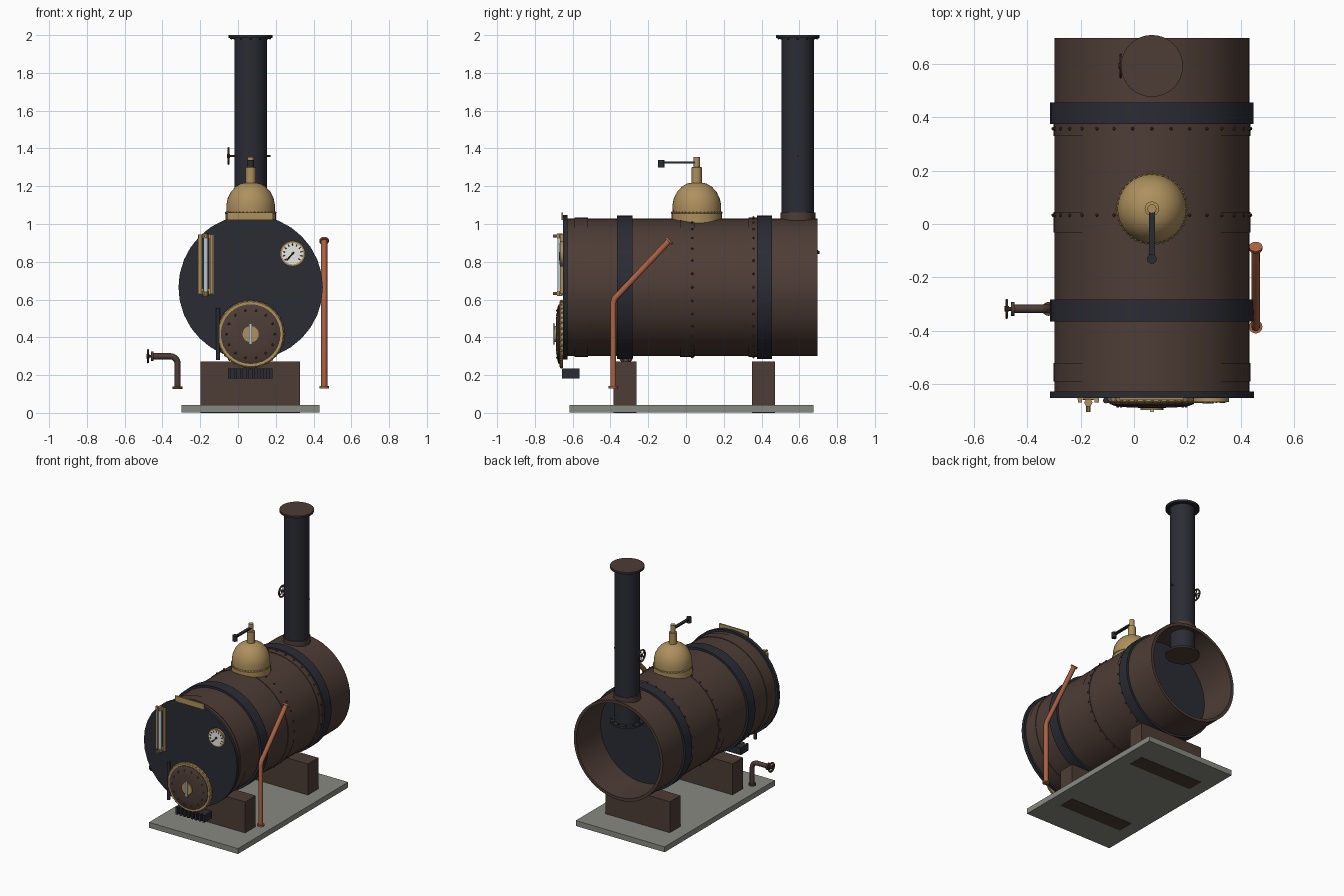
import bpy, bmesh, math
from mathutils import Vector, Matrix

if "Cube" in bpy.data.objects:
    bpy.data.objects.remove(bpy.data.objects["Cube"])

CX, CZ = 0.067, 0.665           # boiler axis
Y, Z, X = Vector((0, 1, 0)), Vector((0, 0, 1)), Vector((1, 0, 0))


def material(name, r, g, b):
    m = bpy.data.materials.new(name)
    m.diffuse_color = (r, g, b, 1)
    m.use_nodes = True
    m.node_tree.nodes["Principled BSDF"].inputs["Base Color"].default_value = m.diffuse_color
    return m


BROWN = material("brown iron", 0.075, 0.046, 0.036)
NAVY = material("blue black iron", 0.024, 0.025, 0.034)
BRASS = material("brass", 0.42, 0.28, 0.11)
COPPER = material("copper", 0.40, 0.12, 0.055)
STONE = material("grey stone", 0.25, 0.25, 0.22)
GLASS = material("pale glass", 0.50, 0.60, 0.68)
WHITE = material("dial white", 0.80, 0.80, 0.76)
BLACK = material("black", 0.008, 0.008, 0.008)


def finish(name, bm, mat):
    bmesh.ops.recalc_face_normals(bm, faces=bm.faces)
    me = bpy.data.meshes.new(name)
    bm.to_mesh(me)
    bm.free()
    me.materials.append(mat)
    for p in me.polygons:
        p.use_smooth = True
    me.set_sharp_from_angle(angle=math.radians(35))
    ob = bpy.data.objects.new(name, me)
    bpy.context.collection.objects.link(ob)
    return ob


def lathe(name, profile, origin, axis, mat, seg=32, closed=False):
    """Spin (radius, distance) points about an axis; radius 0 makes a tip."""
    bm = bmesh.new()
    rot = Z.rotation_difference(axis).to_matrix()
    rings = []
    for r, d in profile:
        n = 1 if r == 0 else seg
        rings.append([bm.verts.new(Vector(origin) + rot @ Vector(
            (r * math.cos(math.tau * i / seg), r * math.sin(math.tau * i / seg), d)))
            for i in range(n)])
    pairs = list(zip(rings, rings[1:]))
    if closed:
        pairs.append((rings[-1], rings[0]))
    for a, b in pairs:
        for i in range(seg):
            q = [a[i % len(a)], a[(i + 1) % len(a)], b[(i + 1) % len(b)], b[i % len(b)]]
            bm.faces.new(list(dict.fromkeys(q)))
    return finish(name, bm, mat)


def cyl(name, p, q, r, mat, seg=16):
    d = Vector(q) - Vector(p)
    return lathe(name, [(0, 0), (r, 0), (r, d.length), (0, d.length)], p, d.normalized(), mat, seg)


def tube(name, y0, y1, ro, ri, mat, seg=48):
    return lathe(name, [(ri, y0), (ro, y0), (ro, y1), (ri, y1)], (CX, 0, CZ), Y, mat, seg, True)


def box(name, lo, hi, mat):
    bm = bmesh.new()
    lo, hi = Vector(lo), Vector(hi)
    s = hi - lo
    bmesh.ops.create_cube(bm, size=1, matrix=Matrix.Translation((lo + hi) / 2) @ Matrix.Diagonal((*s, 1)))
    return finish(name, bm, mat)


def studs(name, points, r, mat):
    bm = bmesh.new()
    for p in points:
        bmesh.ops.create_icosphere(bm, subdivisions=1, radius=r, matrix=Matrix.Translation(p))
    return finish(name, bm, mat)


def pipe(name, points, r, mat):
    cu = bpy.data.curves.new(name, 'CURVE')
    cu.dimensions, cu.bevel_depth, cu.bevel_resolution, cu.use_fill_caps = '3D', r, 3, True
    sp = cu.splines.new('POLY')
    sp.points.add(len(points) - 1)
    for pt, co in zip(sp.points, points):
        pt.co = (*co, 1)
    cu.materials.append(mat)
    ob = bpy.data.objects.new(name, cu)
    bpy.context.collection.objects.link(ob)


def ring_points(c, r, n, u, v):
    return [Vector(c) + u * r * math.cos(math.tau * i / n) + v * r * math.sin(math.tau * i / n)
            for i in range(n)]


def handwheel(name, c, r):
    """Rim, hub and spokes turning about x."""
    rim = [(r + 0.006 * math.cos(a), 0.006 * math.sin(a)) for a in [math.tau * k / 6 for k in range(6)]]
    lathe(name + "_rim", rim, c, X, BROWN, 20, True)
    cyl(name + "_hub", Vector(c) - X * 0.008, Vector(c) + X * 0.008, 0.011, BROWN, 10)
    for i, p in enumerate(ring_points(c, r, 5, Y, Z)):
        cyl(f"{name}_spoke_{i}", c, p, 0.004, BROWN, 6)


# Base slab and saddles
box("base_slab", (-0.298, -0.616, 0.002), (0.431, 0.675, 0.042), STONE)
for nm, y0, y1 in (("front_saddle", -0.385, -0.262), ("rear_saddle", 0.35, 0.472)):
    box(nm, (-0.198, y0, 0), (0.328, y1, 0.272), BROWN)

# Boiler shell, open at the rear
tube("boiler_shell", -0.63, 0.697, 0.365, 0.343, BROWN)
for nm, y0, y1 in (("front_lap", -0.59, -0.52), ("middle_lap", -0.032, 0.045), ("rear_lap", 0.33, 0.375)):
    tube(nm, y0, y1, 0.369, 0.36, BROWN)
for nm, y0, y1 in (("front_band", -0.365, -0.283), ("rear_band", 0.375, 0.455)):
    tube(nm, y0, y1, 0.381, 0.36, NAVY)
cyl("tube_sheet", (CX, 0.39, CZ), (CX, 0.415, CZ), 0.345, NAVY, 48)
cyl("front_plate", (CX, -0.652, CZ), (CX, -0.627, CZ), 0.382, NAVY, 32)
for nm, y in (("middle_rivets", 0.033), ("rear_rivets", 0.357)):
    studs(nm, ring_points((CX, y, CZ), 0.37, 32, X, Z), 0.007, BROWN)

# Chimney with end flanges, running down into the smokebox
SY = 0.592
cyl("chimney", (CX, SY, 0.85), (CX, SY, 1.99), 0.086, NAVY, 32)
cyl("chimney_collar", (CX, SY, 1.0), (CX, SY, 1.06), 0.093, BROWN, 32)
for nm, z0, face in (("top_flange", 1.984, 1.997), ("bottom_flange", 0.843, 0.840)):
    cyl("chimney_" + nm, (CX, SY, z0), (CX, SY, z0 + 0.013), 0.116, NAVY, 32)
    cyl("chimney_" + nm + "_face", (CX, SY, face), (CX, SY, face + 0.003), 0.116, BROWN, 32)
    studs(nm + "_bolts", ring_points((CX, SY, z0 + (0 if z0 > 1 else 0.013)), 0.102, 12, X, Y), 0.008, NAVY)
cyl("damper_rod", (-0.05, SY, 1.36), (0.172, SY, 1.36), 0.006, BROWN, 8)
handwheel("damper_wheel", (-0.05, SY, 1.36), 0.041)

# Steam dome and safety valve
DY = 0.057
lathe("steam_dome", [(0, 0.98), (0.133, 0.98), (0.133, 1.055), (0.128, 1.062), (0.129, 1.10),
                     (0.122, 1.135), (0.105, 1.17), (0.08, 1.197), (0.05, 1.215), (0, 1.222)],
      (CX, DY, 0), Z, BRASS, 32)
studs("dome_beading", ring_points((CX, DY, 1.06), 0.131, 40, X, Y), 0.006, BRASS)
lathe("safety_valve", [(0, 1.2), (0.027, 1.2), (0.027, 1.30), (0.017, 1.302), (0.017, 1.356), (0, 1.356)],
      (CX, DY, 0), Z, BRASS, 16)
box("valve_lever", (CX - 0.011, -0.14, 1.321), (CX + 0.011, DY - 0.01, 1.331), NAVY)
cyl("lever_weight", (CX, -0.131, 1.30), (CX, -0.131, 1.34), 0.018, NAVY, 16)

# Fire door
DZ = 0.417
lathe("door_ring", [(0.15, 0), (0.178, 0), (0.178, 0.014), (0.172, 0.02), (0.15, 0.02)],
      (CX, -0.65, DZ), -Y, BRASS, 32, True)
studs("door_ring_beading", ring_points((CX, -0.66, DZ), 0.174, 36, X, Z), 0.009, BRASS)
lathe("fire_door", [(0, 0), (0.158, 0), (0.158, 0.024), (0.14, 0.031), (0.09, 0.037), (0, 0.04)],
      (CX, -0.65, DZ), -Y, BROWN, 32)
studs("door_rivets", ring_points((CX, -0.682, DZ), 0.128, 14, X, Z), 0.007, BROWN)
cyl("door_boss", (CX, -0.66, DZ), (CX, -0.696, DZ), 0.043, BRASS, 20)
box("door_handle", (CX - 0.008, -0.704, DZ - 0.056), (CX + 0.008, -0.694, DZ + 0.056), GLASS)
cyl("door_hinge", (-0.105, -0.661, 0.28), (-0.105, -0.661, 0.555), 0.011, NAVY, 12)

# Ash grate below the door
box("ash_box", (-0.053, -0.64, 0.182), (0.183, -0.565, 0.235), NAVY)
for i in range(8):
    x = -0.053 + i * 0.0315
    box(f"grate_bar_{i}", (x, -0.656, 0.182), (x + 0.0155, -0.638, 0.235), NAVY)

# Pressure gauge
GX, GZ = 0.289, 0.843
cyl("gauge_case", (GX, -0.65, GZ), (GX, -0.667, GZ), 0.067, BRASS, 32)
cyl("gauge_dial", (GX, -0.66, GZ), (GX, -0.669, GZ), 0.057, WHITE, 32)
for i in range(11):
    a = math.radians(-40 + i * 26)
    d = Vector((math.cos(a), 0, math.sin(a)))
    c = Vector((GX, -0.669, GZ))
    cyl(f"gauge_tick_{i}", c + d * 0.042, c + d * 0.053, 0.002, BLACK, 4)
cyl("gauge_needle", (GX + 0.008, -0.67, GZ + 0.008), (GX - 0.032, -0.67, GZ - 0.036), 0.003, BLACK, 4)
cyl("gauge_pivot", (GX, -0.668, GZ), (GX, -0.673, GZ), 0.007, BLACK, 10)

# Water gauge
WX = -0.171
box("water_gauge_back", (WX - 0.04, -0.658, 0.63), (WX + 0.04, -0.65, 0.945), BRASS)
for s in (-1, 1):
    box(f"water_gauge_rail_{s}", (WX + s * 0.031 - 0.008, -0.668, 0.63),
        (WX + s * 0.031 + 0.008, -0.656, 0.945), BRASS)
box("water_gauge_slot", (WX - 0.02, -0.66, 0.655), (WX + 0.02, -0.657, 0.925), NAVY)
cyl("water_gauge_glass", (WX, -0.669, 0.64), (WX, -0.669, 0.93), 0.012, GLASS, 12)
for nm, z in (("top", 0.937), ("bottom", 0.632)):
    cyl(f"water_gauge_{nm}_cock", (WX, -0.65, z), (WX, -0.705, z), 0.008, BRASS, 10)
    cyl(f"water_gauge_{nm}_nut", (WX, -0.669, z - 0.014), (WX, -0.669, z + 0.014), 0.016, BRASS, 6)

# Plain brass plate over the front
box("name_plate", (-0.055, -0.66, 1.02), (0.185, -0.65, 1.062), BRASS)

# Copper feed pipe on the right
PX = 0.456
pts = [Vector(p) for p in ((PX, -0.385, 0.13), (PX, -0.385, 0.585), (PX, -0.377, 0.607), (PX, -0.085, 0.915))]
pipe("feed_pipe", pts, 0.0165, COPPER)
for nm, a, b in (("lower", pts[0], pts[1]), ("upper", pts[3], pts[2])):
    cyl(f"feed_pipe_{nm}_flange", a, a + (b - a).normalized() * 0.012, 0.025, COPPER, 16)

# Blow-down pipe and wheel on the left
VY = -0.318
bend = [(-0.36 + 0.04 * math.sin(a), VY, 0.26 + 0.04 * math.cos(a))
        for a in [math.radians(90 - 18 * k) for k in range(6)]]
pipe("drain_pipe", [(-0.32, VY, 0.13)] + bend + [(-0.45, VY, 0.30)], 0.0165, BROWN)
cyl("drain_flange", (-0.32, VY, 0.127), (-0.32, VY, 0.14), 0.026, BROWN, 16)
cyl("drain_gland", (-0.46, VY, 0.30), (-0.448, VY, 0.30), 0.026, BROWN, 16)
cyl("drain_spindle", (-0.482, VY, 0.30), (-0.45, VY, 0.30), 0.007, BROWN, 8)
handwheel("drain_wheel", (-0.477, VY, 0.30), 0.032)
